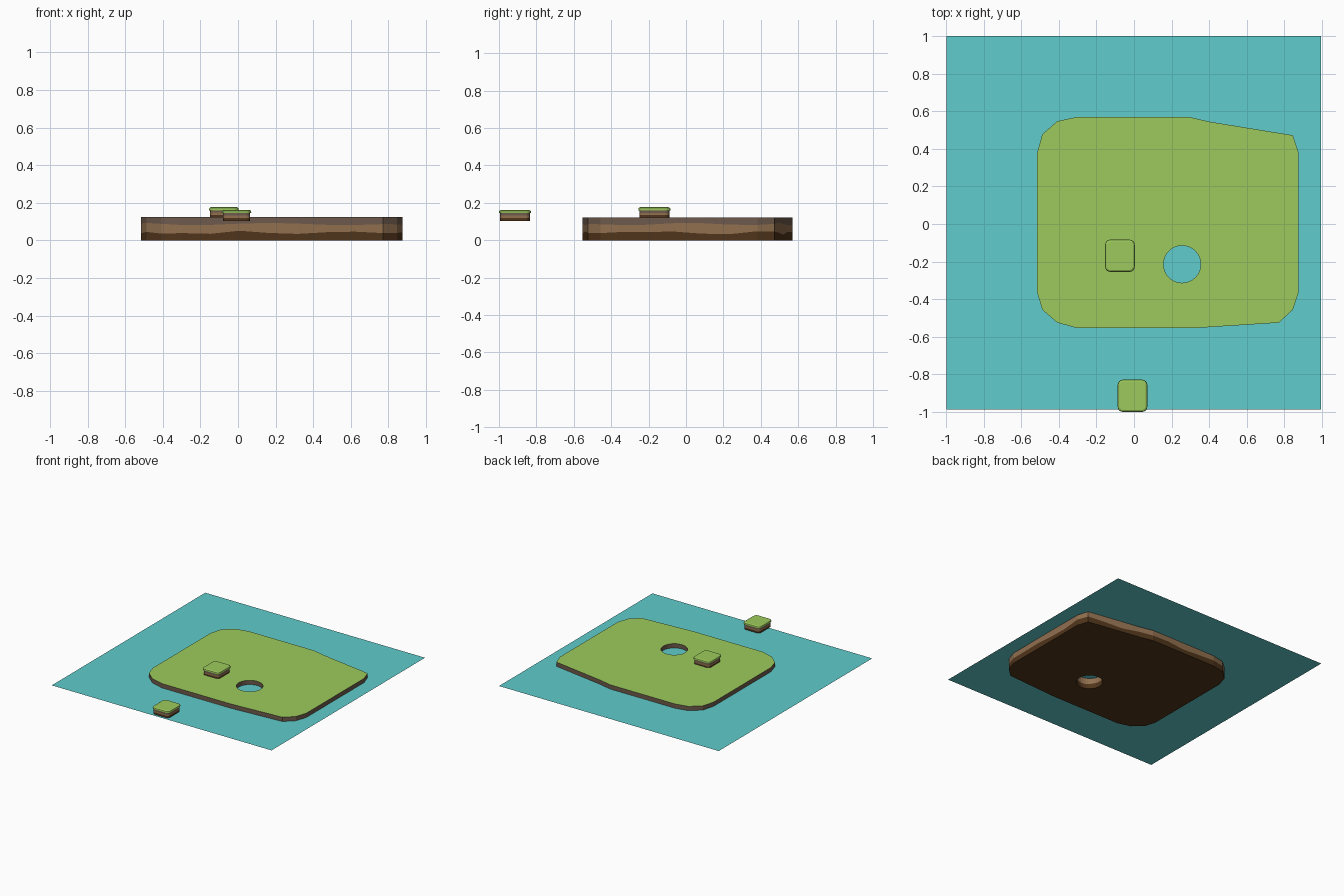
import bpy, bmesh, math

if "Cube" in bpy.data.objects:
    bpy.data.objects.remove(bpy.data.objects["Cube"])

def material(name, rgb):
    m = bpy.data.materials.new(name)
    m.diffuse_color = [(c / 255 / 12.92 if c < 11 else ((c / 255 + .055) / 1.055) ** 2.4) for c in rgb] + [1]
    m.use_nodes = True
    m.node_tree.nodes["Principled BSDF"].inputs["Base Color"].default_value = m.diffuse_color
    return m

GRASS = material("grass", (157, 202, 93))
STONE = material("upper_earth", (110, 90, 76))
EARTH = material("middle_earth", (145, 112, 80))
DARK = material("dark_earth", (80, 53, 27))
WATER = material("water", (96, 204, 204))
MATS = [GRASS, STONE, EARTH, DARK]

def finish(bm, name, mats):
    bmesh.ops.recalc_face_normals(bm, faces=bm.faces)
    me = bpy.data.meshes.new(name)
    bm.to_mesh(me)
    bm.free()
    for m in mats:
        me.materials.append(m)
    ob = bpy.data.objects.new(name, me)
    bpy.context.collection.objects.link(ob)
    return ob

def rings(bm, loops, mats):
    """Join successive vertex loops with quads, one material per band."""
    vs = [[bm.verts.new(p) for p in lp] for lp in loops]
    n = len(loops[0])
    for a, b, m in zip(vs, vs[1:], mats):
        for i in range(n):
            j = (i + 1) % n
            bm.faces.new((a[i], a[j], b[j], b[i])).material_index = m
    return vs

def fill(bm, loops, m):
    """Fill the area between an outer loop and its holes."""
    edges = [bm.edges.get((l[i], l[i - 1])) for l in loops for i in range(len(l))]
    res = bmesh.ops.triangle_fill(bm, edges=edges, use_beauty=True, use_dissolve=False)
    for f in res["geom"]:
        if isinstance(f, bmesh.types.BMFace):
            f.material_index = m

def strata(pts, top):
    """Earth loops with wavy borders between the layers."""
    low = lambda x, y: .041 + .007 * math.sin(11 * x + 9 * y) + .004 * math.sin(23 * x - 15 * y)
    high = lambda x, y: .087 + .006 * math.sin(8 * x - 10 * y + 1)
    return [[(x, y, 0) for x, y in pts], [(x, y, low(x, y)) for x, y in pts],
            [(x, y, high(x, y)) for x, y in pts], [(x, y, top) for x, y in pts]]

# Island with a round pond hole
outline = [(-.515, .38), (-.488, .477), (-.408, .547), (-.30, .57), (.29, .57), (.403, .544),
           (.845, .472), (.875, .381), (.875, -.365), (.845, -.456), (.771, -.525), (.317, -.554),
           (-.301, -.554), (-.408, -.525), (-.488, -.456), (-.515, -.365)]
dense = []
for (x0, y0), (x1, y1) in zip(outline, outline[1:] + outline[:1]):
    k = max(1, round(math.hypot(x1 - x0, y1 - y0) / .15))
    dense += [(x0 + (x1 - x0) * i / k, y0 + (y1 - y0) * i / k) for i in range(k)]
hole = [(.256 + .099 * math.cos(math.tau * i / 32), -.214 + .099 * math.sin(math.tau * i / 32)) for i in range(32)]
bm = bmesh.new()
outer = rings(bm, strata(dense, .123), [3, 2, 1])
inner = rings(bm, strata(hole, .123), [3, 2, 1])
fill(bm, [outer[0], inner[0]], 3)
fill(bm, [outer[3], inner[3]], 0)
finish(bm, "island", MATS)

# Water sheet
bm = bmesh.new()
bm.faces.new([bm.verts.new(p) for p in
              [(-.997, -.987, .088), (.995, -.987, .088), (.995, 1, .088), (-.997, 1, .088)]])
finish(bm, "water", [WATER])

def rounded(cx, cy, z, hx, hy, r):
    loop = []
    for q, (sx, sy) in enumerate([(1, 1), (-1, 1), (-1, -1), (1, -1)]):
        for s in range(5):
            a = math.pi / 2 * (q + s / 4)
            loop.append((cx + sx * (hx - r) + r * math.cos(a), cy + sy * (hy - r) + r * math.sin(a), z))
    return loop

# Small grass-topped stepping blocks: (inset, height, corner radius) sections
SECTIONS = [(.006, 0, .024), (.006, .015, .024), (.006, .028, .024), (.006, .041, .024),
            (.001, .041, .028), (0, .046, .028), (.002, .053, .026), (.010, .058, .02)]
def block(name, cx, cy, z):
    loops = [rounded(cx, cy, z + h, .079 - d, .086 - d, r) for d, h, r in SECTIONS]
    bm = bmesh.new()
    vs = rings(bm, loops, [3, 2, 1, 0, 0, 0, 0])
    bm.faces.new(vs[0]).material_index = 3
    bm.faces.new(vs[-1]).material_index = 0
    return finish(bm, name, MATS)

block("island_block", -.075, -.169, .119)
block("floating_block", -.008, -.914, .104)
